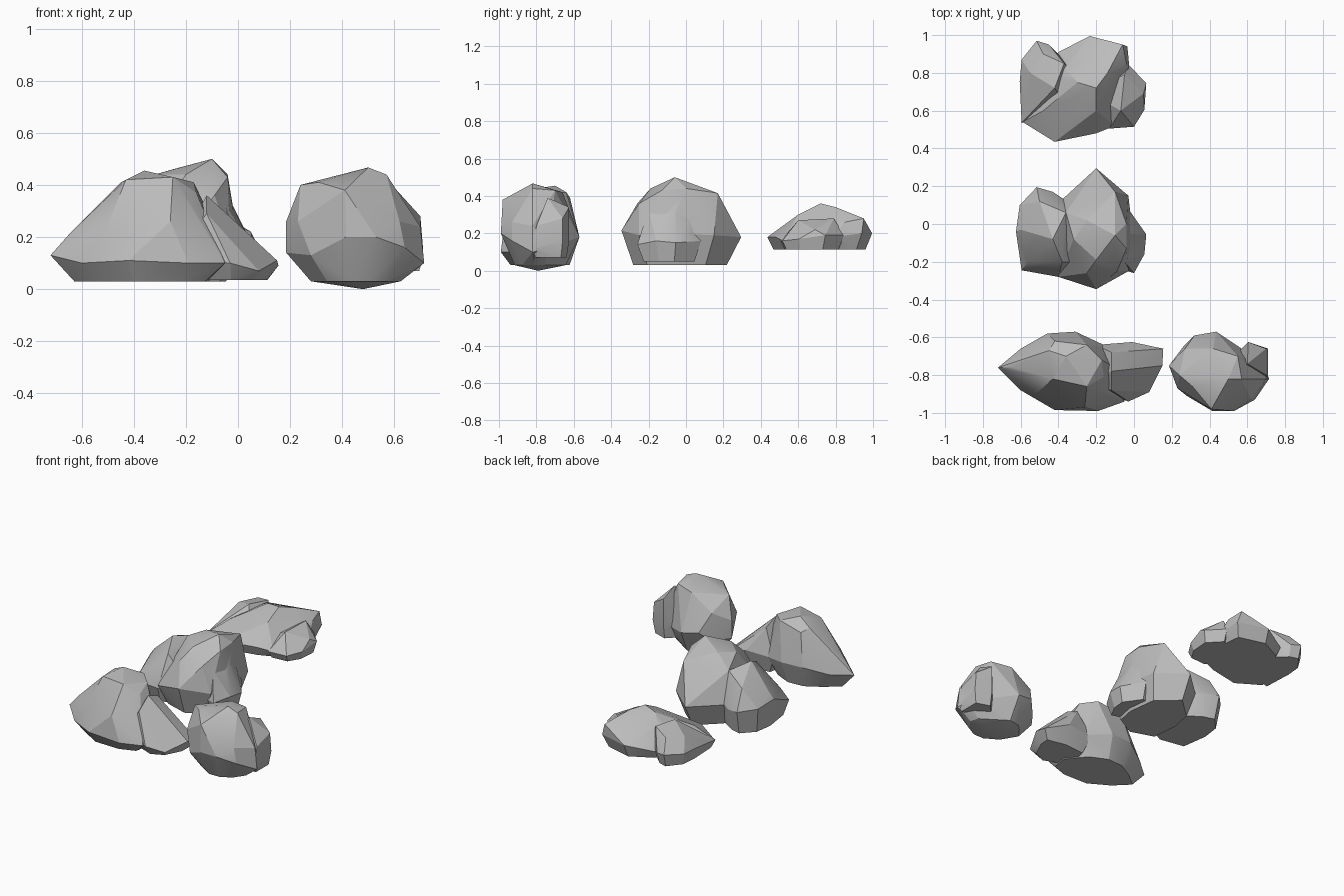
import bpy
import bmesh
import math
from mathutils import Vector

default_cube = bpy.data.objects.get("Cube")
if default_cube:
    bpy.data.objects.remove(default_cube, do_unlink=True)

# Single stone colour
stone = bpy.data.materials.new("stone_grey")
stone.use_nodes = True
grey = (.5, .5, .5, 1)
stone.diffuse_color = grey
stone.node_tree.nodes["Principled BSDF"].inputs["Base Color"].default_value = grey


def make_chunk(name, girdle, crown, floor, inset=.75):
    """Faceted convex chunk: a girdle outline, crown points and an inset flat base."""
    girdle = [Vector(p) for p in girdle]
    centre = sum(girdle, Vector()) / len(girdle)
    base = [centre.lerp(p, inset) for p in girdle]
    for p in base:
        p.z = floor
    bm = bmesh.new()
    for p in girdle + [Vector(c) for c in crown] + base:
        bm.verts.new(p)
    bmesh.ops.convex_hull(bm, input=bm.verts[:])
    loose = [v for v in bm.verts if not v.link_faces]
    bmesh.ops.delete(bm, geom=loose, context='VERTS')
    bmesh.ops.dissolve_limit(bm, angle_limit=math.radians(5),
                             verts=bm.verts[:], edges=bm.edges[:])
    bmesh.ops.recalc_face_normals(bm, faces=bm.faces[:])
    mesh = bpy.data.meshes.new(name)
    bm.to_mesh(mesh)
    bm.free()
    mesh.materials.append(stone)
    chunk = bpy.data.objects.new(name, mesh)
    bpy.context.collection.objects.link(chunk)
    return chunk


def fuse(body, *lobes):
    """Weld the lobes into the body and shade it with crisp facets."""
    bpy.ops.object.select_all(action='DESELECT')
    body.select_set(True)
    bpy.context.view_layer.objects.active = body
    for lobe in lobes:
        weld = body.modifiers.new("weld", 'BOOLEAN')
        weld.operation = 'UNION'
        weld.solver = 'EXACT'
        weld.object = lobe
        bpy.ops.object.modifier_apply(modifier=weld.name)
        bpy.data.objects.remove(lobe, do_unlink=True)
    bpy.ops.object.shade_smooth_by_angle(angle=math.radians(20))


# Long front rock: peaked body with a low spur toward the middle
body = make_chunk(
    "long_front_rock",
    girdle=[(-.72, -.76, .13), (-.6, -.66, .14), (-.46, -.58, .18), (-.31, -.57, .18),
            (-.16, -.64, .15), (-.03, -.8, .12), (-.05, -.94, .1), (-.19, -.99, .1),
            (-.42, -.985, .11), (-.6, -.88, .1)],
    crown=[(-.42, -.62, .39), (-.36, -.7, .455), (-.25, -.64, .42), (-.17, -.72, .41),
           (-.16, -.81, .37), (-.25, -.86, .43), (-.43, -.82, .42), (-.45, -.67, .41),
           (-.26, -.97, .26), (-.52, -.9, .2), (-.64, -.76, .22)],
    floor=.03)
spur = make_chunk(
    "front_spur",
    girdle=[(.155, -.66, .09), (-.01, -.625, .16), (-.2, -.64, .15), (-.25, -.85, .12),
            (-.03, -.94, .1), (.08, -.89, .07), (.15, -.75, .11)],
    crown=[(0, -.72, .24), (-.12, -.78, .36), (-.12, -.88, .29), (-.12, -.68, .32)],
    floor=.035)
fuse(body, spur)

# Tall front rock: rounded block with a shoulder at the back
body = make_chunk(
    "tall_front_rock",
    girdle=[(.185, -.75, .14), (.26, -.65, .14), (.32, -.59, .2), (.435, -.57, .18),
            (.54, -.64, .18), (.69, -.74, .12), (.715, -.82, .1), (.64, -.93, .16),
            (.53, -.99, .2), (.415, -.99, .2), (.28, -.91, .13)],
    crown=[(.24, -.8, .4), (.31, -.86, .41), (.41, -.98, .38), (.5, -.82, .467),
           (.57, -.82, .44), (.55, -.7, .43), (.42, -.66, .42), (.27, -.66, .32),
           (.185, -.75, .26), (.7, -.82, .24), (.62, -.93, .26), (.23, -.87, .26),
           (.48, -.79, 0)],
    floor=.03, inset=.65)
shoulder = make_chunk(
    "tall_rock_shoulder",
    girdle=[(.605, -.625, .16), (.71, -.66, .16), (.71, -.82, .12), (.5, -.8, .15),
            (.55, -.68, .15)],
    crown=[(.605, -.625, .34), (.7, -.66, .28), (.6, -.74, .39), (.7, -.8, .24)],
    floor=.07, inset=.85)
fuse(body, shoulder)

# Middle rock: high body with a low lobe on each side
body = make_chunk(
    "middle_rock",
    girdle=[(-.2, .295, .18), (-.03, .15, .19), (0, -.1, .2), (-.03, -.25, .19),
            (-.2, -.345, .215), (-.4, -.28, .16), (-.42, -.05, .2), (-.38, .13, .18)],
    crown=[(-.1, -.06, .5), (-.04, 0, .44), (-.04, -.13, .43), (-.1, .17, .415),
           (-.25, .02, .46), (-.2, -.19, .44), (-.32, -.08, .44), (-.25, -.26, .36),
           (-.09, -.25, .36), (-.36, .06, .38)],
    floor=.03, inset=.78)
left_lobe = make_chunk(
    "middle_inner_lobe",
    girdle=[(.065, -.055, .15), (.055, -.16, .16), (0, -.26, .14), (-.2, -.2, .15),
            (-.2, .05, .15), (-.03, .08, .16)],
    crown=[(-.04, .03, .3), (-.03, -.06, .34), (-.05, -.2, .33)],
    floor=.05, inset=.8)
right_lobe = make_chunk(
    "middle_outer_lobe",
    girdle=[(-.625, -.04, .22), (-.605, .1, .2), (-.515, .195, .19), (-.43, .17, .18),
            (-.25, .05, .2), (-.25, -.2, .2), (-.4, -.28, .14), (-.595, -.245, .13)],
    crown=[(-.6, -.03, .26), (-.5, .12, .32), (-.43, -.08, .41), (-.36, .06, .38),
           (-.38, -.2, .35), (-.56, -.2, .22)],
    floor=.035, inset=.85)
fuse(body, left_lobe, right_lobe)

# Back rock: low and flat based, with a lobe on each side
body = make_chunk(
    "flat_back_rock",
    girdle=[(-.235, .995, .2), (-.035, .94, .2), (-.02, .78, .18), (-.1, .52, .16),
            (-.2, .48, .18), (-.42, .435, .18), (-.59, .54, .16), (-.5, .75, .18),
            (-.4, .91, .17)],
    crown=[(-.2, .72, .36), (-.3, .75, .345), (-.14, .8, .34), (-.06, .95, .28),
           (-.04, .85, .26), (-.2, .6, .3), (-.34, .56, .26), (-.36, .82, .31),
           (-.48, .6, .25)],
    floor=.115, inset=.88)
left_lobe = make_chunk(
    "back_inner_lobe",
    girdle=[(.065, .745, .19), (.055, .605, .17), (0, .515, .16), (-.13, .505, .16),
            (-.25, .7, .17), (-.03, .845, .19)],
    crown=[(.05, .69, .22), (-.05, .79, .28), (-.07, .6, .27)],
    floor=.115, inset=.85)
right_lobe = make_chunk(
    "back_outer_lobe",
    girdle=[(-.605, .755, .19), (-.595, .87, .19), (-.515, .97, .2), (-.45, .95, .19),
            (-.3, .8, .18), (-.35, .6, .17), (-.595, .535, .16)],
    crown=[(-.55, .8, .27), (-.48, .9, .28), (-.42, .72, .32), (-.37, .85, .31)],
    floor=.115, inset=.88)
fuse(body, left_lobe, right_lobe)
